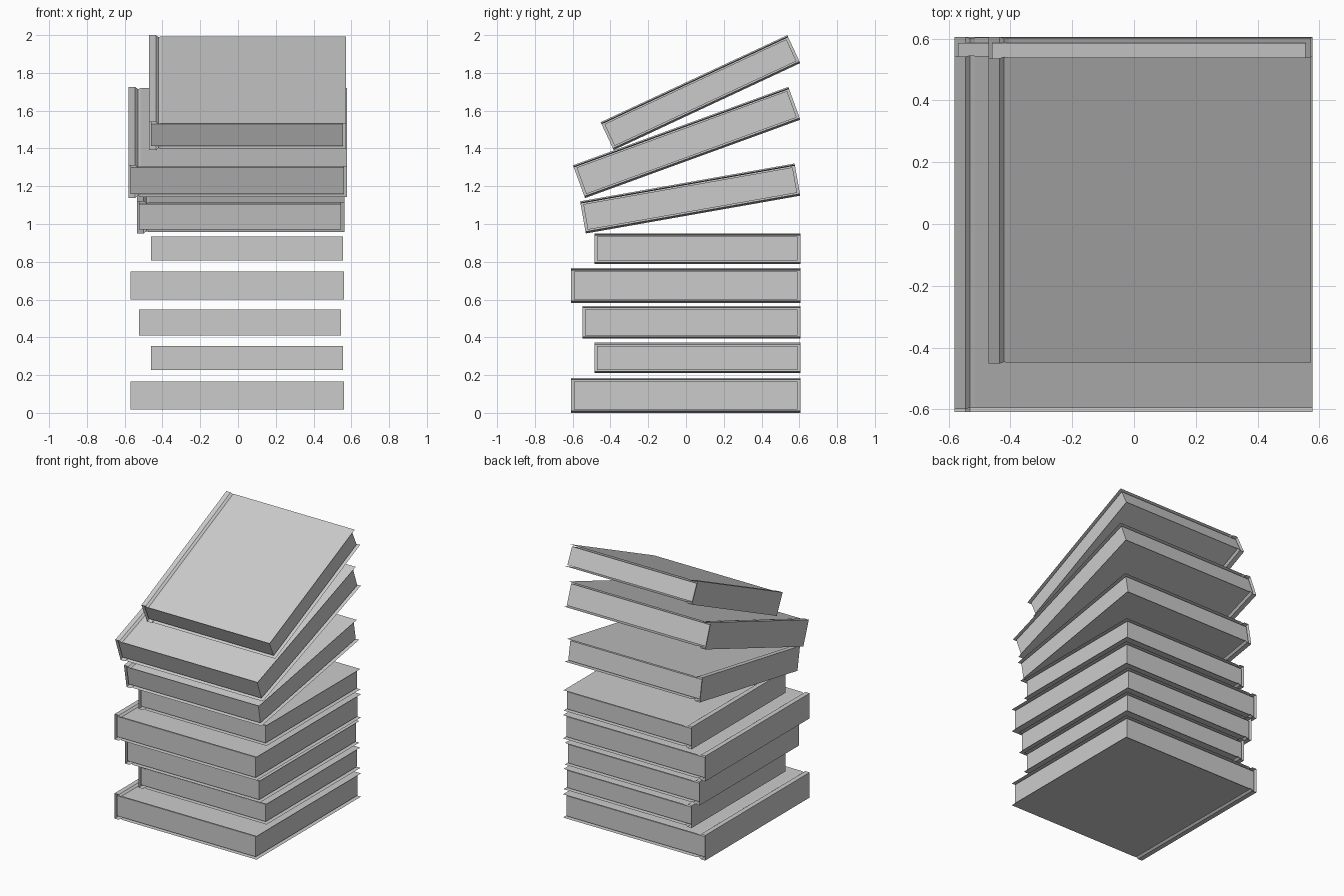
import bpy
import bmesh
from math import radians
from mathutils import Matrix

cube = bpy.data.objects.get("Cube")
if cube:
    bpy.data.objects.remove(cube, do_unlink=True)

grey = bpy.data.materials.new("plain_grey")
grey.use_nodes = True
colour = (0.6, 0.6, 0.6, 1)
grey.diffuse_color = colour
grey.node_tree.nodes["Principled BSDF"].inputs["Base Color"].default_value = colour

# Book formats: left edge, right edge, depth, thickness
LARGE = (-0.58, 0.577, 1.213, 0.185)
MEDIUM = (-0.535, 0.563, 1.153, 0.173)
SMALL = (-0.47, 0.572, 1.09, 0.163)
BACK = 0.605


def add_object(name, bm, place):
    mesh = bpy.data.meshes.new(name)
    bm.to_mesh(mesh)
    bm.free()
    mesh.materials.append(grey)
    obj = bpy.data.objects.new(name, mesh)
    obj.matrix_world = place
    bpy.context.collection.objects.link(obj)


def cover(name, size, place):
    """Thin sheet wrapped around the pages, with a hinge groove by the spine."""
    left, right, depth, thick = size
    half = [(right, 0.007), (left + 0.065, 0.007), (left + 0.05, 0.012),
            (left + 0.035, 0), (left, 0)]
    profile = [(x, thick - z) for x, z in half] + half[::-1]
    bm = bmesh.new()
    front = [bm.verts.new((x, -depth, z)) for x, z in profile]
    back = [bm.verts.new((x, 0, z)) for x, z in profile]
    for i in range(len(profile) - 1):
        bm.faces.new((front[i], back[i], back[i + 1], front[i + 1]))
    add_object(name, bm, place)


def pages(name, size, place):
    """Page block set just inside the cover."""
    left, right, depth, thick = size
    x0, x1 = left + 0.01, right - 0.017
    inset = 0.014
    bm = bmesh.new()
    bmesh.ops.create_cube(bm, size=1)
    bmesh.ops.scale(bm, verts=bm.verts,
                    vec=(x1 - x0, depth - 2 * inset, thick - 0.036))
    bmesh.ops.translate(bm, verts=bm.verts,
                        vec=((x0 + x1) / 2, -depth / 2, thick / 2))
    add_object(name, bm, place)


# Stack from the bottom up: format, height of back lower edge, tilt
stack = [
    (LARGE, 0, 0),
    (SMALL, 0.21, 0),
    (MEDIUM, 0.393, 0),
    (LARGE, 0.582, 0),
    (SMALL, 0.788, 0),
    (MEDIUM, 1.15, 10),
    (LARGE, 1.552, 20),
    (SMALL, 1.852, 25),
]
for n, (size, height, tilt) in enumerate(stack, 1):
    place = Matrix.Translation((0, BACK, height)) @ Matrix.Rotation(radians(tilt), 4, 'X')
    cover(f"book_cover_{n}", size, place)
    pages(f"book_pages_{n}", size, place)
